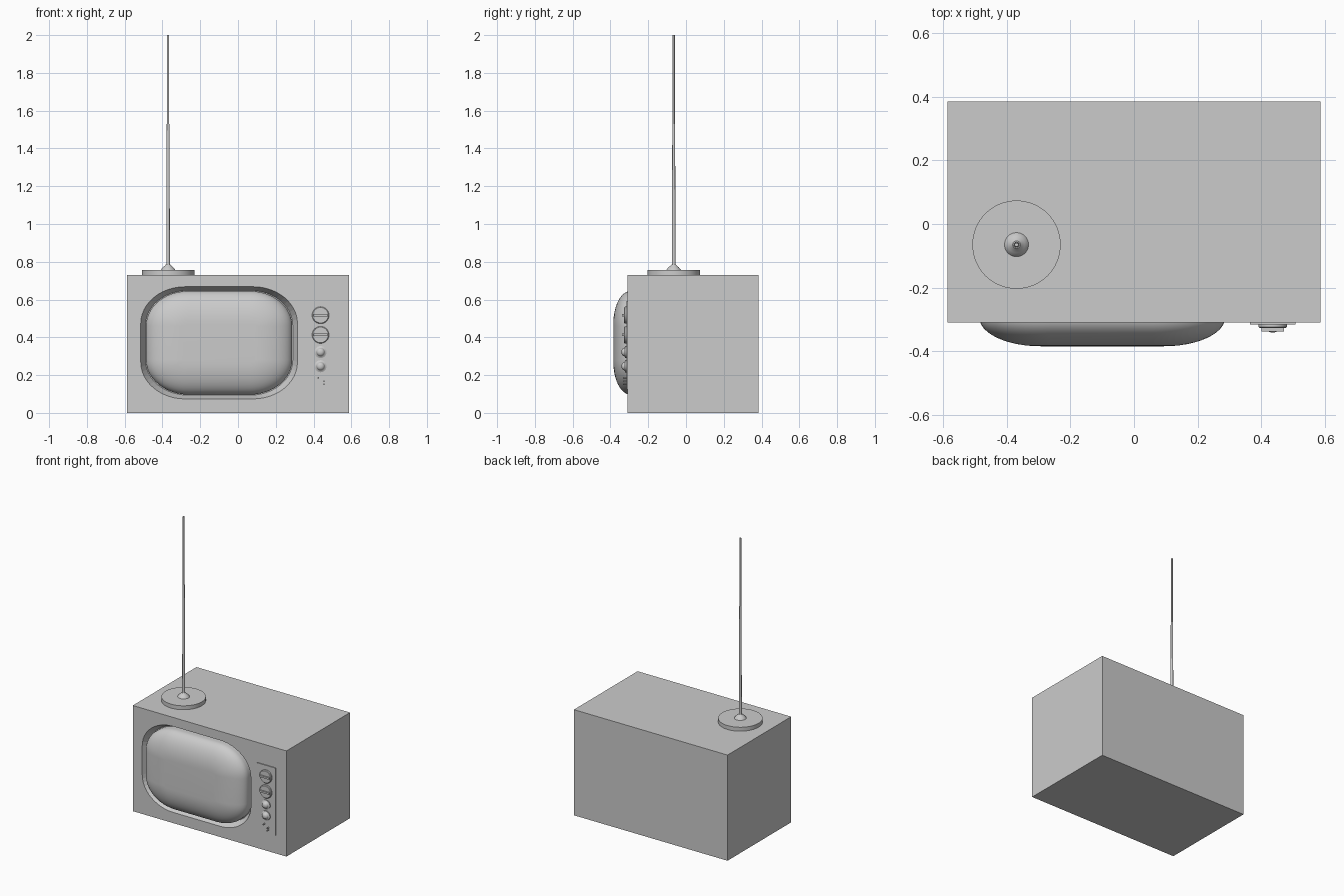
import bpy, bmesh, math
from mathutils import Vector

if "Cube" in bpy.data.objects:
    bpy.data.objects.remove(bpy.data.objects["Cube"])


def add_mesh(name, bm, smooth=35):
    bmesh.ops.recalc_face_normals(bm, faces=bm.faces)
    me = bpy.data.meshes.new(name)
    bm.to_mesh(me)
    bm.free()
    ob = bpy.data.objects.new(name, me)
    bpy.context.collection.objects.link(ob)
    bpy.ops.object.select_all(action='DESELECT')
    ob.select_set(True)
    bpy.context.view_layer.objects.active = ob
    if smooth:
        bpy.ops.object.shade_smooth_by_angle(angle=math.radians(smooth))
    return ob


def box(name, x, y, z):
    bm = bmesh.new()
    bmesh.ops.create_cube(bm, size=1)
    for v in bm.verts:
        for i, (lo, hi) in enumerate((x, y, z)):
            v.co[i] = lo + (v.co[i] + 0.5) * (hi - lo)
    return add_mesh(name, bm, 0)


def loft(name, rings, smooth=35):
    bm = bmesh.new()
    loops = [[bm.verts.new(p) for p in ring] for ring in rings]
    n = len(loops[0])
    for a, b in zip(loops, loops[1:]):
        for i in range(n):
            bm.faces.new((a[i], a[(i + 1) % n], b[(i + 1) % n], b[i]))
    bm.faces.new(loops[0])
    bm.faces.new(loops[-1])
    return add_mesh(name, bm, smooth)


def lathe(name, centre, axis, profile, n=40):
    """Turned part: profile is (radius, distance along axis) pairs."""
    q = Vector((0, 0, 1)).rotation_difference(Vector(axis))
    rings = [[Vector(centre) + q @ Vector((r * math.cos(2 * math.pi * i / n),
                                           r * math.sin(2 * math.pi * i / n), h))
              for i in range(n)] for r, h in profile]
    return loft(name, rings)


def rounded_ring(cx, cz, hx, hz, rx, rz, y, k=12):
    pts = []
    for q, (sx, sz) in enumerate(((1, 1), (-1, 1), (-1, -1), (1, -1))):
        for i in range(k + 1):
            a = math.pi / 2 * (q + i / k)
            pts.append((cx + sx * (hx - rx) + rx * math.cos(a), y,
                        cz + sz * (hz - rz) + rz * math.sin(a)))
    return pts


FRONT = -0.31

# Cabinet with a tapered screen recess
cabinet = box("cabinet", (-0.587, 0.587), (FRONT, 0.385), (0, 0.73))
cx, cz = -0.1, 0.371
cutter = loft("recess_cutter", [
    rounded_ring(cx, cz, 0.425, 0.307, 0.24, 0.2, FRONT - 0.02),
    rounded_ring(cx, cz, 0.415, 0.297, 0.235, 0.195, FRONT),
    rounded_ring(cx, cz, 0.390, 0.277, 0.225, 0.185, FRONT + 0.05)], 0)
mod = cabinet.modifiers.new("recess", 'BOOLEAN')
mod.object = cutter
mod.operation = 'DIFFERENCE'
mod.solver = 'EXACT'
bpy.context.view_layer.objects.active = cabinet
bpy.ops.object.modifier_apply(modifier="recess")
bpy.data.objects.remove(cutter)

# Bulging picture tube
rings = [rounded_ring(cx, cz, 0.387, 0.274, 0.225, 0.185, FRONT + 0.055)]
for i in range(13):
    a = math.pi / 2 * i / 12
    d = 0.175 * (1 - math.cos(a))
    rings.append(rounded_ring(cx, cz, 0.387 - 1.1 * d, 0.274 - d,
                              0.225 - 1.1 * d, 0.185 - d,
                              FRONT + 0.015 - 0.09 * math.sin(a)))
loft("screen", rings, 40)

# Control panel
px = 0.437
box("control_panel", (px - 0.072, px + 0.072), (FRONT - 0.006, FRONT + 0.01), (0.125, 0.592))
face = FRONT - 0.006

# Channel dials with grip bars
for i, z in enumerate((0.517, 0.413)):
    lathe(f"dial_{i + 1}", (px, face, z), (0, -1, 0),
          [(0.045, -0.004), (0.045, 0.008), (0.041, 0.012)])
    box(f"dial_grip_{i + 1}", (px - 0.036, px + 0.036), (face - 0.022, face - 0.01),
        (z - 0.006, z + 0.006))

# Small domed knobs
for i, z in enumerate((0.322, 0.247)):
    dome = [(0.021 * math.cos(a), 0.012 + 0.014 * math.sin(a))
            for a in (math.radians(15 * j) for j in range(6))]
    lathe(f"knob_{i + 1}", (px, face, z), (0, -1, 0),
          [(0.032, -0.004), (0.032, 0.006), (0.024, 0.009)] + dome)

# Tiny pins below the knobs
for i, (x, z) in enumerate(((px - 0.012, 0.186), (px + 0.018, 0.167), (px + 0.018, 0.152))):
    lathe(f"pin_{i + 1}", (x, face, z), (0, -1, 0), [(0.004, -0.004), (0.004, 0.018)], 10)

# Antenna base, collar and telescopic rod
ax, ay = -0.37, -0.065
lathe("antenna_base", (ax, ay, 0), (0, 0, 1), [(0.139, 0.725), (0.139, 0.757)], 64)
lathe("antenna_collar", (ax, ay, 0), (0, 0, 1),
      [(0.039, 0.755), (0.035, 0.762), (0.026, 0.772), (0.015, 0.781), (0.012, 0.786)])
lathe("antenna_lower_rod", (ax, ay, 0), (0, 0, 1), [(0.0095, 0.77), (0.0075, 1.53)], 20)
lathe("antenna_upper_rod", (ax, ay, 0), (0, 0, 1), [(0.006, 1.5), (0.006, 2.0)], 20)
